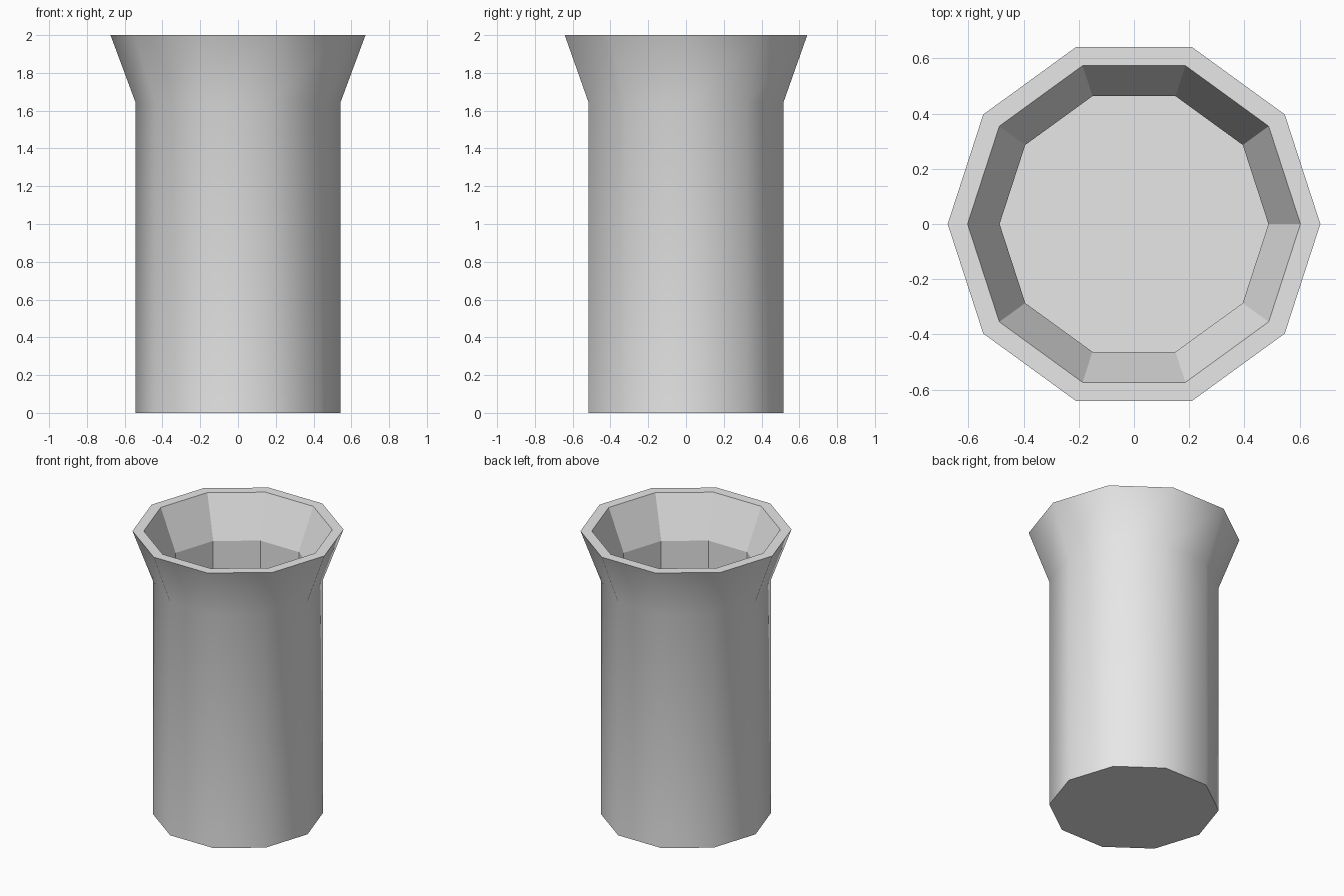
import bpy, bmesh, math

cube = bpy.data.objects.get("Cube")
if cube:
    bpy.data.objects.remove(cube, do_unlink=True)

SIDES = 10

# One plain light grey for the whole vessel
grey = bpy.data.materials.new("light_grey")
grey.diffuse_color = (0.8, 0.8, 0.8, 1)
grey.use_nodes = True
grey.node_tree.nodes["Principled BSDF"].inputs["Base Color"].default_value = (0.8, 0.8, 0.8, 1)

bm = bmesh.new()


def ring(radius, z):
    """Ten-sided ring of vertices with a corner on +x."""
    return [bm.verts.new((radius * math.cos(math.tau * i / SIDES),
                          radius * math.sin(math.tau * i / SIDES), z))
            for i in range(SIDES)]


def bridge(a, b, smooth):
    for i in range(SIDES):
        j = (i + 1) % SIDES
        bm.faces.new((a[i], a[j], b[j], b[i])).smooth = smooth


# Profile: outer wall, flared mouth, rim, inner flare, inner wall
base = ring(0.543, 0)
neck = ring(0.543, 1.645)
lip = ring(0.675, 2)
inner_lip = ring(0.603, 2)
inner_neck = ring(0.487, 1.71)
floor = ring(0.487, 0.15)

bridge(base, neck, True)
bridge(neck, lip, True)
bridge(lip, inner_lip, False)
bridge(inner_lip, inner_neck, False)
bridge(inner_neck, floor, False)
bm.faces.new(floor)
bm.faces.new(base[::-1])

# Crisp edges wherever a smooth wall meets a flat face
for edge in bm.edges:
    edge.smooth = all(f.smooth for f in edge.link_faces)

mesh = bpy.data.meshes.new("flared_vessel")
bm.to_mesh(mesh)
bm.free()
mesh.materials.append(grey)
vessel = bpy.data.objects.new("flared_vessel", mesh)
bpy.context.collection.objects.link(vessel)
